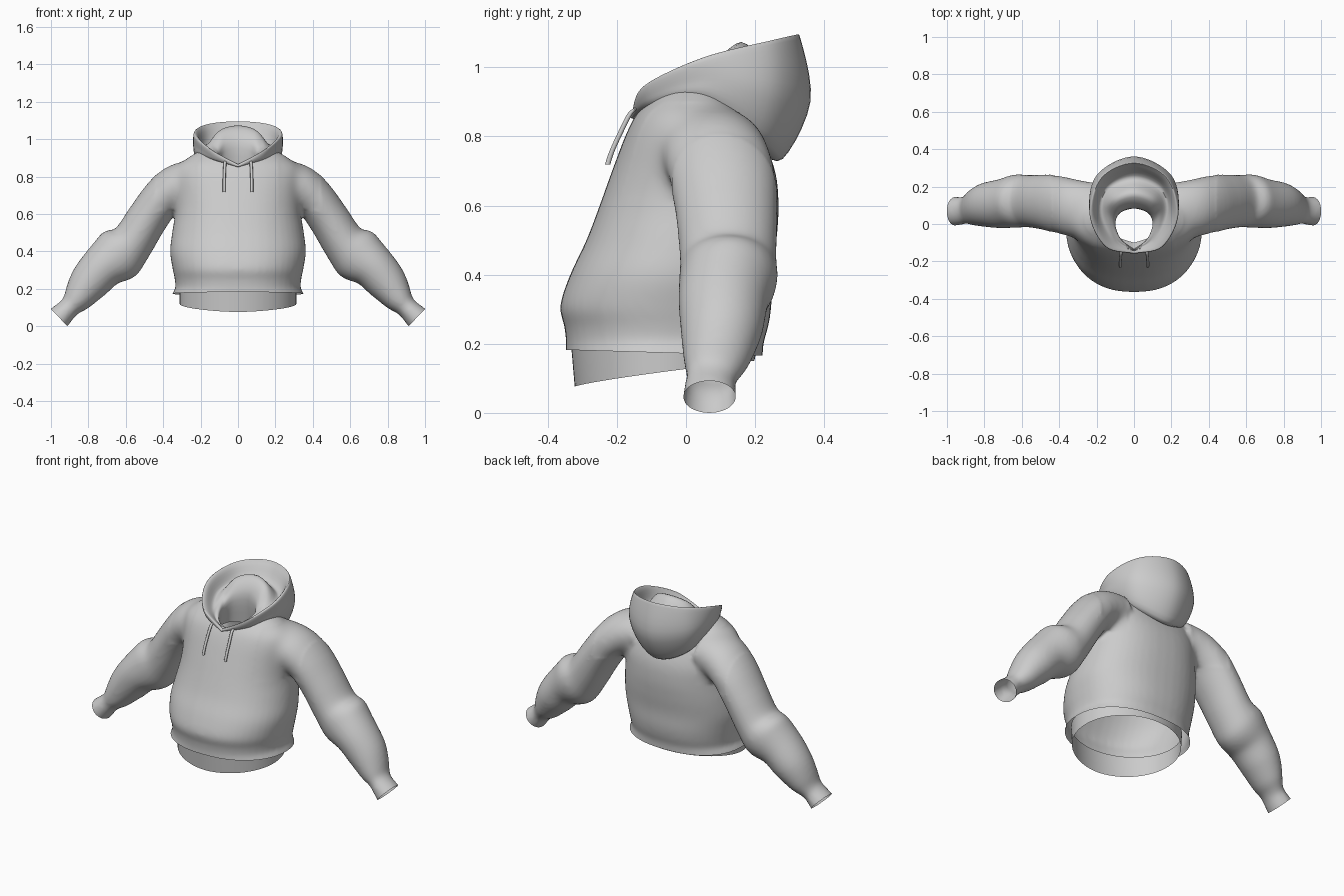
import bpy, bmesh, math
from mathutils import Vector

if "Cube" in bpy.data.objects:
    bpy.data.objects.remove(bpy.data.objects["Cube"])

fabric = bpy.data.materials.new("grey fabric")
fabric.use_nodes = True
GREY = (0.6, 0.6, 0.6, 1)
fabric.diffuse_color = GREY
fabric.node_tree.nodes["Principled BSDF"].inputs["Base Color"].default_value = GREY


def spline(points, steps):
    """Smooth open curve through points of any dimension."""
    pts = [Vector(p) for p in points]
    n = len(pts)
    out = []
    for i in range(n - 1):
        a, b, c, d = (pts[max(0, min(n - 1, i + k))] for k in (-1, 0, 1, 2))
        for s in range(steps):
            t = s / steps
            out.append(b + (c - a) * t / 2 + (a - b * 2.5 + c * 2 - d / 2) * t * t
                       + (b * 1.5 - c * 1.5 + d / 2 - a / 2) * t ** 3)
    return out + [pts[-1]]


def angles(n):
    return [2 * math.pi * i / n for i in range(n)]


def loft(bm, rings, caps=False):
    loops = [[bm.verts.new(p) for p in ring] for ring in rings]
    for a, b in zip(loops, loops[1:]):
        for i in range(len(a)):
            j = (i + 1) % len(a)
            bm.faces.new((a[i], a[j], b[j], b[i]))
    if caps:
        bm.faces.new(loops[0])
        bm.faces.new(loops[-1])
    bmesh.ops.recalc_face_normals(bm, faces=bm.faces[:])


def make_object(name, bm):
    mesh = bpy.data.meshes.new(name)
    bm.to_mesh(mesh)
    bm.free()
    mesh.materials.append(fabric)
    obj = bpy.data.objects.new(name, mesh)
    bpy.context.collection.objects.link(obj)
    return obj


def activate(obj):
    bpy.ops.object.select_all(action='DESELECT')
    obj.select_set(True)
    bpy.context.view_layer.objects.active = obj


def smooth(obj, angle=50):
    activate(obj)
    bpy.ops.object.shade_smooth_by_angle(angle=math.radians(angle))


# Torso: height, half width, front, back
torso = [(.11, .365, -.345, .22), (.17, .352, -.348, .222), (.205, .335, -.347, .225),
         (.25, .338, -.352, .238), (.31, .35, -.364, .247), (.4, .363, -.335, .25),
         (.5, .352, -.288, .262), (.6, .337, -.25, .268), (.7, .338, -.214, .258),
         (.8, .345, -.176, .218), (.86, .325, -.146, .18), (.905, .26, -.109, .145),
         (.935, .21, -.08, .125)]


def torso_ring(z, hx, front, back):
    ring = []
    for a in angles(48):
        c, s = math.cos(a), math.sin(a)
        x = hx * math.copysign(abs(c) ** .85, c)
        y = s if s < 0 else s ** .85
        ring.append((x, (front + back) / 2 + (back - front) / 2 * y, z))
    return ring


# Sleeve: x, z, radius, y, depth radius; runs past the cuff and is trimmed
sleeve = [(.2, .78, .115, .07, .15), (.32, .748, .122, .085, .158), (.405, .685, .11, .105, .157),
          (.485, .575, .11, .117, .147), (.565, .45, .117, .122, .14), (.635, .385, .146, .122, .142),
          (.72, .32, .121, .108, .13), (.795, .235, .108, .103, .118), (.855, .153, .081, .09, .097),
          (.89, .113, .06, .08, .079), (.915, .088, .057, .071, .073), (.955, .048, .065, .068, .077),
          (1.0, .003, .068, .066, .079)]
CUFF = (.957, .07, .047)


def sleeve_rings(side):
    path = spline(sleeve, 4)
    rings = []
    for i, p in enumerate(path):
        a, b = path[max(0, i - 1)], path[min(len(path) - 1, i + 1)]
        t = Vector((b[0] - a[0], b[1] - a[1])).normalized()
        rings.append([(side * (p[0] - t.y * p[2] * math.cos(k)),
                       p[3] + p[4] * math.sin(k),
                       p[1] + t.x * p[2] * math.cos(k)) for k in angles(32)])
    return rings


bm = bmesh.new()
loft(bm, [torso_ring(*p) for p in spline(torso, 4)], caps=True)
for side in (-1, 1):
    loft(bm, sleeve_rings(side), caps=True)
body = make_object("sweater_body", bm)

# Fuse torso and sleeves into one cloth surface
activate(body)
remesh = body.modifiers.new("fuse", 'REMESH')
remesh.mode = 'VOXEL'
remesh.voxel_size = .011
relax = body.modifiers.new("relax", 'SMOOTH')
relax.iterations = 8
for name in ("fuse", "relax"):
    bpy.ops.object.modifier_apply(modifier=name)

bm = bmesh.new()
bm.from_mesh(body.data)

# Soften the shoulder seams
seam = [v for v in bm.verts if .22 < abs(v.co.x) < .44 and .62 < v.co.z < .9]
for _ in range(30):
    bmesh.ops.smooth_vert(bm, verts=seam, factor=.5, use_axis_x=True, use_axis_y=True, use_axis_z=True)


def trim(keep, point, normal):
    """Cut away what lies beyond a plane, only among the faces that pass the test."""
    faces = [f for f in bm.faces if keep(f.calc_center_median())]
    geom = faces + list({e for f in faces for e in f.edges}) + list({v for f in faces for v in f.verts})
    bmesh.ops.bisect_plane(bm, geom=geom, plane_co=point, plane_no=normal, clear_outer=True)


# Open hem and cuffs
trim(lambda c: abs(c.x) < .45 and c.z < .22, (0, 0, .172), (0, -.03, -1))
for side in (-1, 1):
    trim(lambda c: c.x * side > .8, (side * CUFF[0], CUFF[1], CUFF[2]), (side, 0, -.96))


# Neck opening
def in_neck(f):
    c = f.calc_center_median()
    return c.z > .8 and (c.x / .18) ** 2 + ((c.y - .01) / .145) ** 2 < 1


bmesh.ops.delete(bm, geom=[f for f in bm.faces if in_neck(f)], context='FACES')
bm.to_mesh(body.data)
bm.free()
if not body.data.materials:
    body.data.materials.append(fabric)
smooth(body)

# Waistband hanging below the hem, lowest at the front
bm = bmesh.new()
band = []
for top in (True, False):
    ring = []
    for a in angles(64):
        y = -.062 + (.272 if top else .26) * math.sin(a)
        z = .215 if top else .076 + .075 * max(0, (y + .322) / .52) ** .8
        ring.append((.312 * math.cos(a), y, z))
    band.append(ring)
loft(bm, band)
smooth(make_object("waistband", bm))

# Hood: half rings from front to back, from the underside over the rim to the neck
hood = [
    [(0, -.1, .84), (.1, -.06, .87), (.17, .04, .88), (.125, .15, .8), (0, .21, .76)],
    [(0, -.15, .85), (.14, -.1, .89), (.225, .05, .915), (.17, .215, .8), (0, .28, .735)],
    [(0, -.16, .855), (.15, -.115, .917), (.236, .06, .965), (.2, .26, .93), (0, .36, .9)],
    [(0, -.155, .865), (.15, -.122, .945), (.236, .05, 1.023), (.18, .25, 1.066), (0, .332, 1.08)],
    [(0, -.148, .866), (.135, -.11, .94), (.215, .05, 1.017), (.165, .235, 1.06), (0, .312, 1.077)],
    [(0, -.144, .862), (.11, -.095, .915), (.18, .06, .955), (.14, .19, .98), (0, .245, 1)],
    [(0, -.14, .86), (.095, -.085, .9), (.135, .05, .965), (.1, .125, 1.045), (0, .16, 1.073)],
    [(0, -.135, .855), (.068, -.085, .885), (.1, 0, .91), (.075, .06, .96), (0, .085, .985)],
    [(0, -.13, .8), (.075, -.08, .8), (.11, 0, .8), (.09, .07, .8), (0, .1, .8)],
]


def full_ring(half):
    """Mirror a half ring, smooth at the back and pointed at the front."""
    mirrored = [(-x, y, z) for x, y, z in half[-2::-1]]
    return spline(half + mirrored, 8)[:-1]


bm = bmesh.new()
columns = [spline(col, 5) for col in zip(*[full_ring(h) for h in hood])]
loft(bm, list(zip(*columns)))
smooth(make_object("hood", bm), 60)

# Drawstrings
for side, label in ((1, "left"), (-1, "right")):
    bm = bmesh.new()
    path = spline([(.068, -.135, .885), (.07, -.16, .868), (.073, -.19, .81),
                   (.074, -.215, .755), (.074, -.227, .718)], 5)
    loft(bm, [[(side * (p.x + .008 * math.cos(a)), p.y + .008 * math.sin(a), p.z)
               for a in angles(10)] for p in path], caps=True)
    smooth(make_object(label + "_drawstring", bm))
